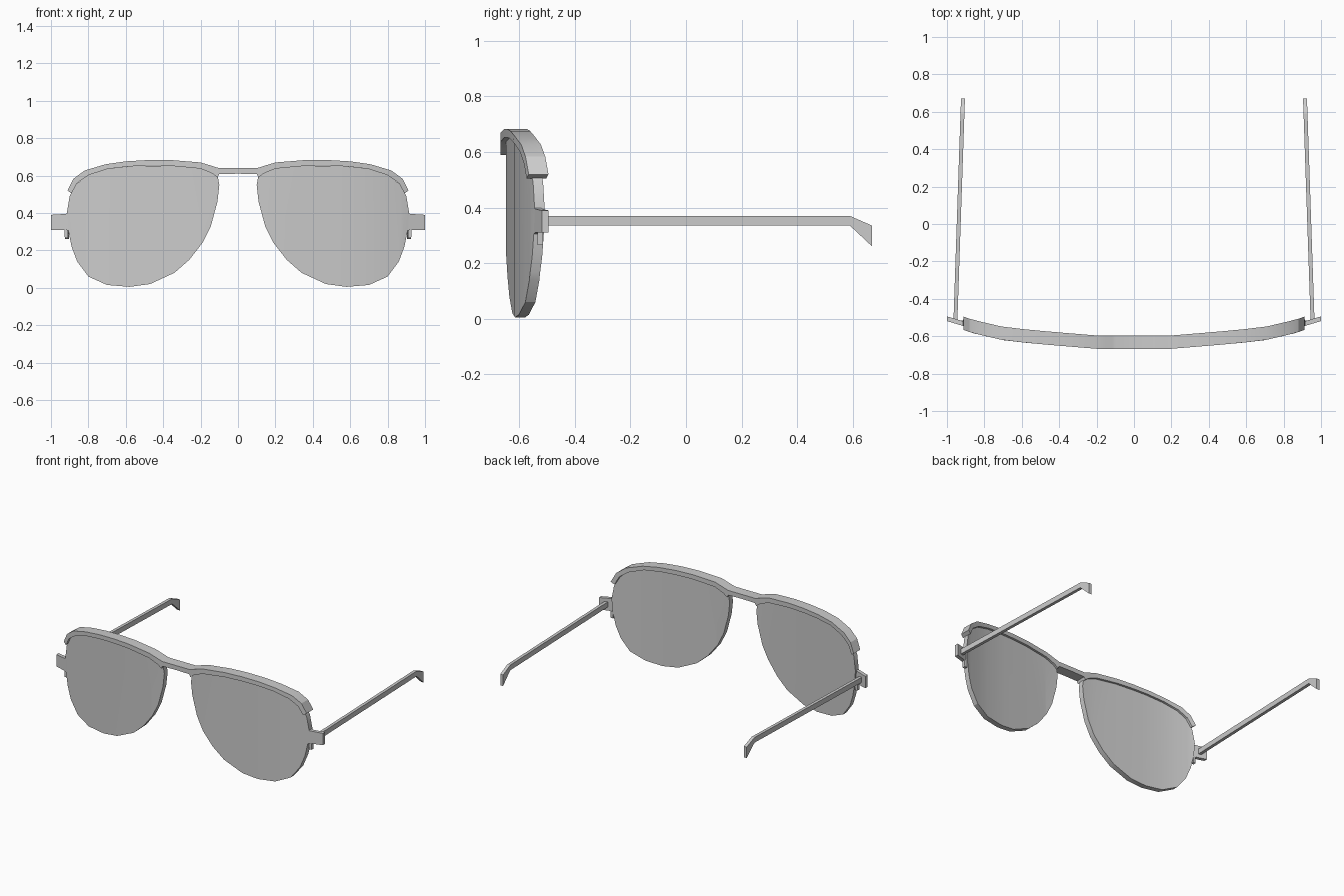
import bpy, bmesh
from mathutils import Vector

if "Cube" in bpy.data.objects:
    bpy.data.objects.remove(bpy.data.objects["Cube"])

# Wrap of the front: how far y moves back at a given x
WRAP = [(0, 0), (0.2, 0), (0.36, 0.013), (0.55, 0.029), (0.7, 0.046),
        (0.8, 0.069), (0.87, 0.086), (0.92, 0.104), (1.0, 0.14)]


def wrap(x):
    for (x0, y0), (x1, y1) in zip(WRAP, WRAP[1:]):
        if x <= x1:
            return y0 + (y1 - y0) * (x - x0) / (x1 - x0)
    return WRAP[-1][1]


def finish(name, bm, smooth=False):
    bmesh.ops.recalc_face_normals(bm, faces=bm.faces)
    mesh = bpy.data.meshes.new(name)
    bm.to_mesh(mesh)
    bm.free()
    ob = bpy.data.objects.new(name, mesh)
    bpy.context.collection.objects.link(ob)
    bpy.ops.object.select_all(action='DESELECT')
    ob.select_set(True)
    bpy.context.view_layer.objects.active = ob
    if smooth:
        bpy.ops.object.shade_smooth_by_angle(angle=0.45)
    mod = ob.modifiers.new("Mirror", 'MIRROR')
    mod.use_clip = True
    return ob


def prism(points, direction):
    """Closed solid from a polygon of 3D points pushed along a direction."""
    bm = bmesh.new()
    face = bm.faces.new([bm.verts.new(p) for p in points])
    ext = bmesh.ops.extrude_face_region(bm, geom=[face], use_keep_orig=True)
    for v in ext['geom']:
        if isinstance(v, bmesh.types.BMVert):
            v.co += Vector(direction)
    return bm


# Lenses: teardrop outline, cut into vertical strips and wrapped
outline = [(0.11, 0.605), (0.10, 0.55), (0.11, 0.46), (0.145, 0.33), (0.19, 0.24),
           (0.26, 0.15), (0.34, 0.08), (0.47, 0.02), (0.58, 0.005), (0.70, 0.015),
           (0.80, 0.06), (0.86, 0.14), (0.89, 0.22), (0.91, 0.32), (0.915, 0.40),
           (0.90, 0.49), (0.87, 0.55), (0.80, 0.605), (0.70, 0.635), (0.55, 0.652),
           (0.35, 0.652), (0.20, 0.637)]
bm = prism([(x, -0.647, z) for x, z in outline], (0, 0.036, 0))
for x, _ in WRAP[1:-2]:
    bmesh.ops.bisect_plane(bm, geom=bm.verts[:] + bm.edges[:] + bm.faces[:],
                           plane_co=(x, 0, 0), plane_no=(1, 0, 0), dist=1e-5)
for v in bm.verts:
    v.co.y += wrap(v.co.x)
finish("lens", bm, True)

# Brow bar: (upper x, z, lower x, z) sections swept over the lenses
sections = [(0, 0.64, 0, 0.61), (0.10, 0.64, 0.10, 0.608), (0.115, 0.644, 0.11, 0.59),
            (0.15, 0.655, 0.135, 0.61), (0.20, 0.67, 0.20, 0.637),
            (0.36, 0.683, 0.36, 0.652), (0.48, 0.683, 0.48, 0.653),
            (0.60, 0.676, 0.58, 0.649), (0.71, 0.66, 0.70, 0.635),
            (0.82, 0.627, 0.80, 0.602), (0.88, 0.583, 0.86, 0.56),
            (0.912, 0.52, 0.89, 0.505)]
bm = bmesh.new()
prev = None
for xu, zu, xl, zl in sections:
    ring = [bm.verts.new((x, y + wrap(x), z)) for x, y, z in
            ((xu, -0.667, zu), (xu, -0.596, zu), (xl, -0.596, zl), (xl, -0.667, zl))]
    if prev:
        for i in range(4):
            j = (i + 1) % 4
            bm.faces.new((prev[i], prev[j], ring[j], ring[i]))
    prev = ring
bm.faces.new(prev)
finish("brow_bar", bm, True)

# Hinge tabs at the outer lens edges
tab = [(0.895, -0.552, 0.41), (0.92, -0.543, 0.395), (1.0, -0.519, 0.39),
       (1.0, -0.519, 0.31), (0.92, -0.543, 0.31), (0.895, -0.552, 0.30)]
finish("hinge_tab", prism(tab, (0, 0.025, 0)))

# Temple arms: side profile, leaning inward towards the bent tip
arm = [(-0.51, 0.37), (0.59, 0.37), (0.67, 0.335), (0.67, 0.26),
       (0.59, 0.335), (-0.51, 0.335)]
bm = prism([(0.944 - 0.034 * (y + 0.51), y, z) for y, z in arm], (0.021, 0, 0))
finish("temple_arm", bm)

# Small nubs below the hinges, behind the lens edge
bm = prism([(0.908, -0.535, 0.31), (0.928, -0.535, 0.31),
            (0.926, -0.535, 0.265), (0.908, -0.535, 0.265)], (0, 0.02, 0))
finish("hinge_nub", bm)
